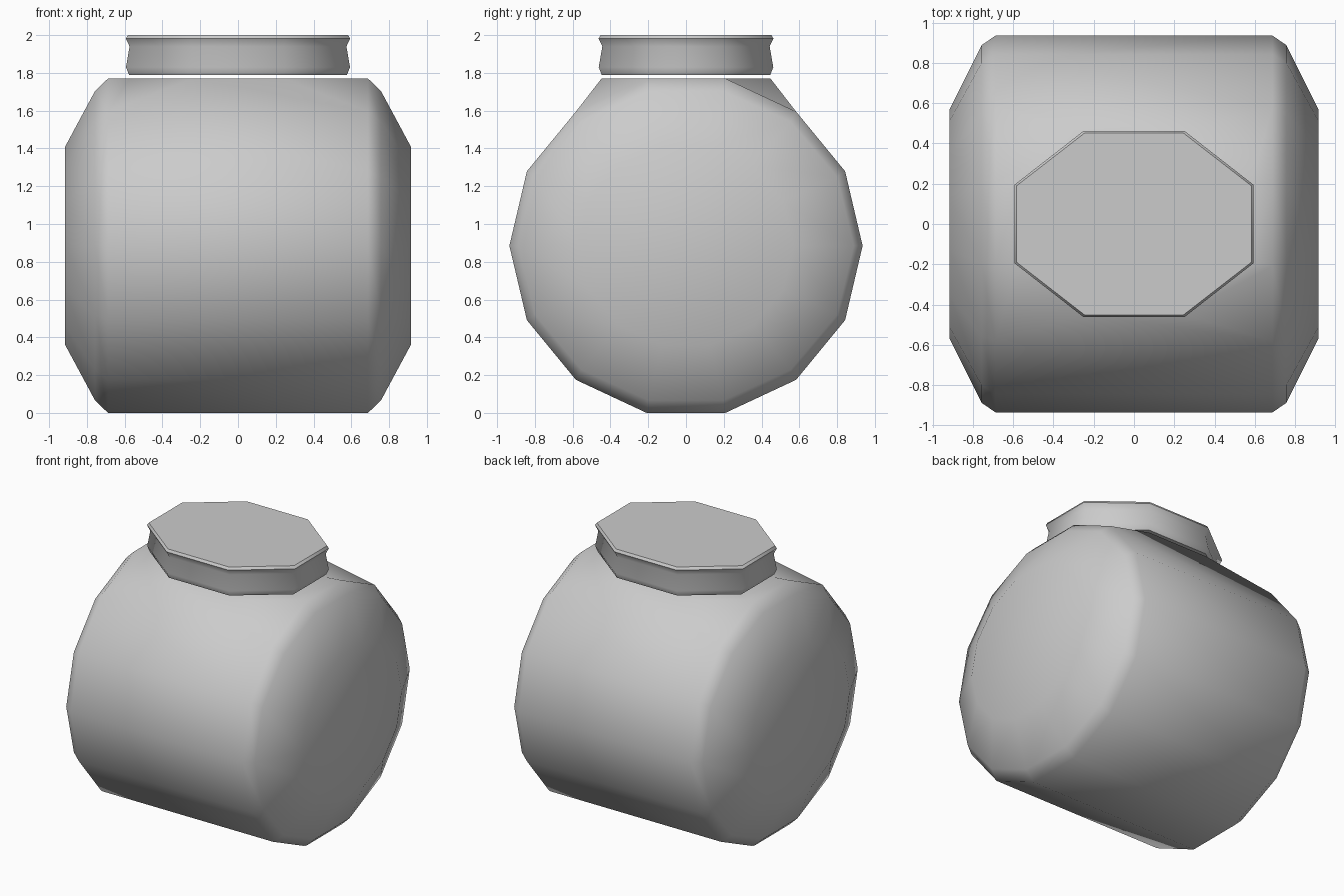
import bpy, bmesh
from math import pi, cos, sin, radians

if "Cube" in bpy.data.objects:
    bpy.data.objects.remove(bpy.data.objects["Cube"])

N = 14           # sides of the barrel
CZ = 0.885       # barrel axis height
RY, RZ = 0.935, 0.908
# corners of the mouth and lid octagon as fractions of its half sizes
OCT = [(0.42, 1), (1, 0.42), (1, -0.42), (0.42, -1),
       (-0.42, -1), (-1, -0.42), (-1, 0.42), (-0.42, 1)]


def octagon(bm, hx, hy, z):
    return [bm.verts.new((u * hx, v * hy, z)) for u, v in OCT]


def bridge(bm, a, b, skip=()):
    n = len(a)
    for i in range(n):
        if i not in skip:
            j = (i + 1) % n
            bm.faces.new((a[i], a[j], b[j], b[i]))


def finish(bm, name):
    bmesh.ops.recalc_face_normals(bm, faces=bm.faces)
    mesh = bpy.data.meshes.new(name)
    bm.to_mesh(mesh)
    bm.free()
    ob = bpy.data.objects.new(name, mesh)
    bpy.context.collection.objects.link(ob)
    bpy.ops.object.select_all(action='DESELECT')
    bpy.context.view_layer.objects.active = ob
    ob.select_set(True)
    bpy.ops.object.shade_smooth_by_angle(angle=radians(55))


# Jar body: sideways barrel with chamfered ends
bm = bmesh.new()
half = [(0.688, 1, 1), (0.757, 0.95, 0.925), (0.915, 0.61, 0.593)]
sections = [(-x, sy, sz) for x, sy, sz in reversed(half)] + half
rings = []
for x, sy, sz in sections:
    rings.append([bm.verts.new((x, RY * sy * cos(2 * pi * k / N),
                                CZ + RZ * sz * sin(2 * pi * k / N)))
                  for k in range(N)])
for i in range(5):
    bridge(bm, rings[i], rings[i + 1], skip=(2, 3, 4) if i == 2 else ())
bm.faces.new(rings[0])
bm.faces.new(rings[-1])

# Shoulder from the open barrel top up to the octagonal mouth
rim = rings[3][2:6] + rings[2][2:6][::-1]
mouth = octagon(bm, 0.575, 0.447, CZ + RZ * sin(6 * pi / N))
bridge(bm, rim, mouth)
bm.faces.new(mouth)
finish(bm, "jar_body")

# Lid: octagonal band with a waisted profile, floating just above the mouth
bm = bmesh.new()
profile = [(0.577, 1.79), (0.593, 1.83), (0.574, 1.94), (0.594, 1.982), (0.583, 2.0)]
loops = [octagon(bm, r, r - 0.131, z) for r, z in profile]
for a, b in zip(loops, loops[1:]):
    bridge(bm, a, b)
bm.faces.new(loops[0])
bm.faces.new(loops[-1])
finish(bm, "jar_lid")
